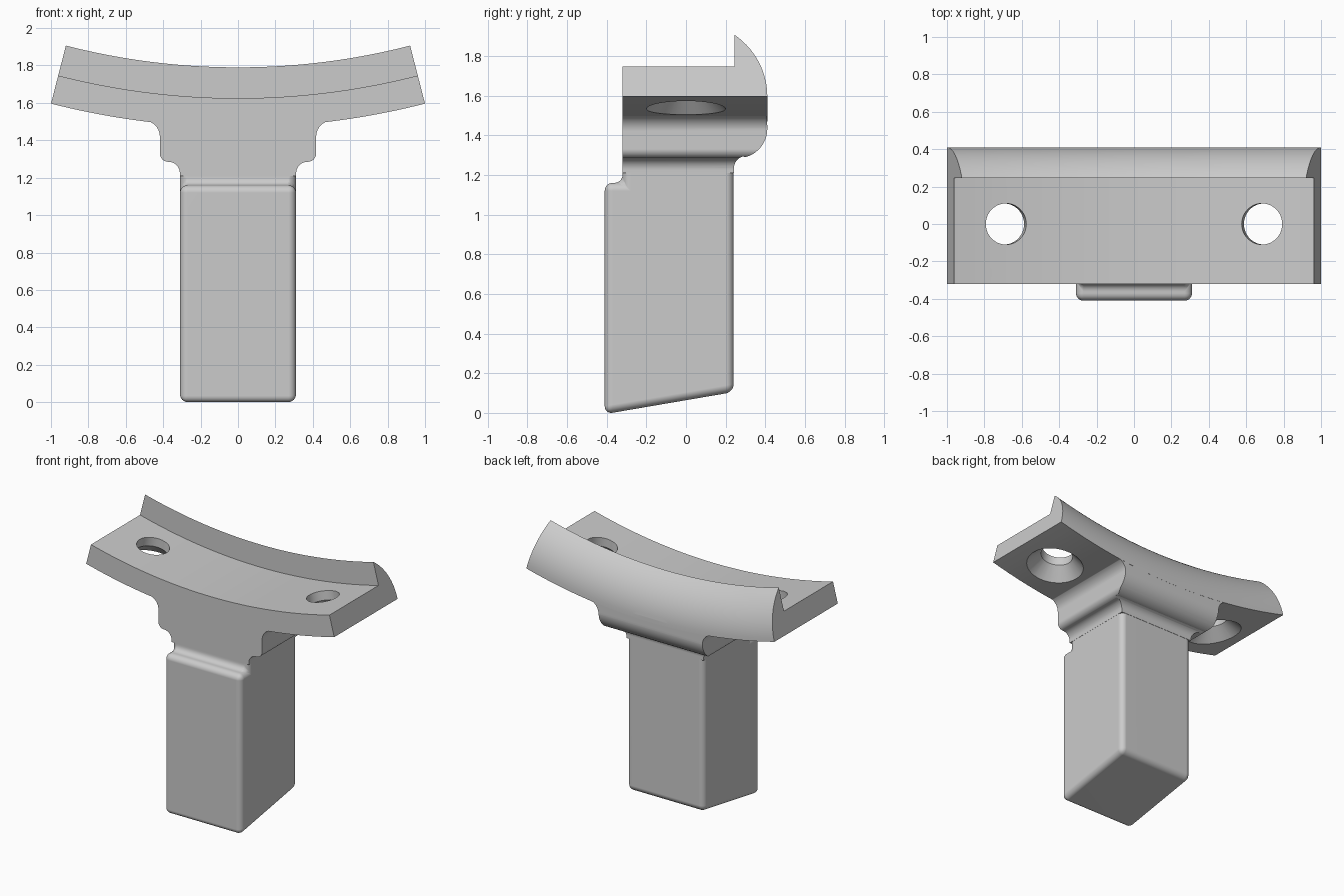
import bpy, bmesh, math
from mathutils import Matrix

if "Cube" in bpy.data.objects:
    bpy.data.objects.remove(bpy.data.objects["Cube"])

CZ = 5.49                      # height of the saddle's centre of curvature
HALF = math.radians(14.4)      # half sweep of the saddle


def arc(cx, cy, r, a0, a1, n=10):
    return [(cx + r * math.cos(math.radians(a0 + (a1 - a0) * i / n)),
             cy + r * math.sin(math.radians(a0 + (a1 - a0) * i / n))) for i in range(n + 1)]


def finish(bm, name):
    bmesh.ops.recalc_face_normals(bm, faces=bm.faces[:])
    me = bpy.data.meshes.new(name)
    bm.to_mesh(me)
    bm.free()
    ob = bpy.data.objects.new(name, me)
    bpy.context.collection.objects.link(ob)
    return ob


def skin(rings, name):
    """Closed solid through a list of matching closed rings."""
    bm = bmesh.new()
    vs = [[bm.verts.new(p) for p in ring] for ring in rings]
    n = len(vs[0])
    for a, b in zip(vs, vs[1:]):
        for i in range(n):
            j = (i + 1) % n
            bm.faces.new((a[i], a[j], b[j], b[i]))
    bm.faces.new(vs[0])
    bm.faces.new(vs[-1])
    return finish(bm, name)


def combine(ob, other, op):
    m = ob.modifiers.new(op, 'BOOLEAN')
    m.operation, m.solver, m.object = op, 'EXACT', other
    bpy.context.view_layer.objects.active = ob
    bpy.ops.object.modifier_apply(modifier=m.name)
    bpy.data.objects.remove(other, do_unlink=True)


# Saddle: cross-section with rounded back lip, swept along the arc
section = [(-0.32, 4.02), (-0.32, 3.865), (0.245, 3.865)]
section += [(y, r) for y, r in
            [(0.017 + 0.393 * math.cos(math.radians(a)), 4.02 - 0.393 * math.sin(math.radians(a)))
             for a in [54.5 * (1 - i / 14) for i in range(15)]]]
N = 40
rings = []
for k in range(N + 1):
    t = -HALF + 2 * HALF * k / N
    rings.append([(r * math.sin(t), y, CZ - r * math.cos(t)) for y, r in section])
saddle = skin(rings, "saddle_bracket")

# Countersunk screw holes, square to the curved plate
for s in (-1, 1):
    rings = [[(r * math.cos(a), r * math.sin(a), -d)
              for a in [2 * math.pi * i / 48 for i in range(48)]]
             for r, d in ((0.11, 3.7), (0.11, 3.93), (0.21, 4.03))]
    cutter = skin(rings, "hole_cutter")
    cutter.hide_render = True
    cutter.data.transform(Matrix.Translation((0, 0, CZ)) @
                          Matrix.Rotation(-s * math.radians(10.2), 4, 'Y'))
    combine(saddle, cutter, 'DIFFERENCE')

# Neck: front outline crossed with side outline
half = [(0.503, 1.7)] + arc(0.503, 1.42, 0.085, 90, 180)
half += arc(0.373, 1.33, 0.045, 0, -90) + arc(0.371, 1.225, 0.06, 90, 180) + [(0.311, 1.21)]
front = half + [(-x, z) for x, z in reversed(half)]
neck = skin([[(x, y, z) for x, z in front] for y in (-0.32, 0.5)], "neck")
side = [(-0.5, 1.15), (-0.5, 1.56), (0.39, 1.56), (0.409, 1.5)]
side += arc(0.262, 1.433, 0.148, 0, -75, 14) + arc(0.302, 1.235, 0.06, 105, 180) + [(0.242, 1.15)]
side_block = skin([[(x, y, z) for y, z in side] for x in (-0.6, 0.6)], "neck_side_cutter")
combine(neck, side_block, 'INTERSECT')

# Post: stepped prism with slanted foot and rounded edges
prof = [(-0.41, -0.006), (0.24, 0.105), (0.24, 1.4), (-0.32, 1.4), (-0.32, 1.16), (-0.41, 1.16)]
post = skin([[(x, y, z) for y, z in prof] for x in (-0.31, 0.31)], "post")
bm = bmesh.new()
bm.from_mesh(post.data)
edges = [e for e in bm.edges if min(v.co.z for v in e.verts) < 1.35]
bmesh.ops.bevel(bm, geom=edges, offset=0.04, offset_type='OFFSET', segments=6,
                profile=0.5, affect='EDGES', clamp_overlap=True)
bmesh.ops.recalc_face_normals(bm, faces=bm.faces[:])
bm.to_mesh(post.data)
bm.free()

# Join everything into one solid
combine(saddle, neck, 'UNION')
combine(saddle, post, 'UNION')

grey = bpy.data.materials.new("plain grey")
grey.diffuse_color = (0.6, 0.6, 0.6, 1)
grey.use_nodes = True
grey.node_tree.nodes["Principled BSDF"].inputs["Base Color"].default_value = grey.diffuse_color
saddle.data.materials.clear()
saddle.data.materials.append(grey)
for p in saddle.data.polygons:
    p.material_index = 0

bpy.ops.object.select_all(action='DESELECT')
saddle.select_set(True)
bpy.context.view_layer.objects.active = saddle
bpy.ops.object.shade_smooth_by_angle(angle=math.radians(30))
wn = saddle.modifiers.new("even_shading", 'WEIGHTED_NORMAL')
wn.keep_sharp = True
